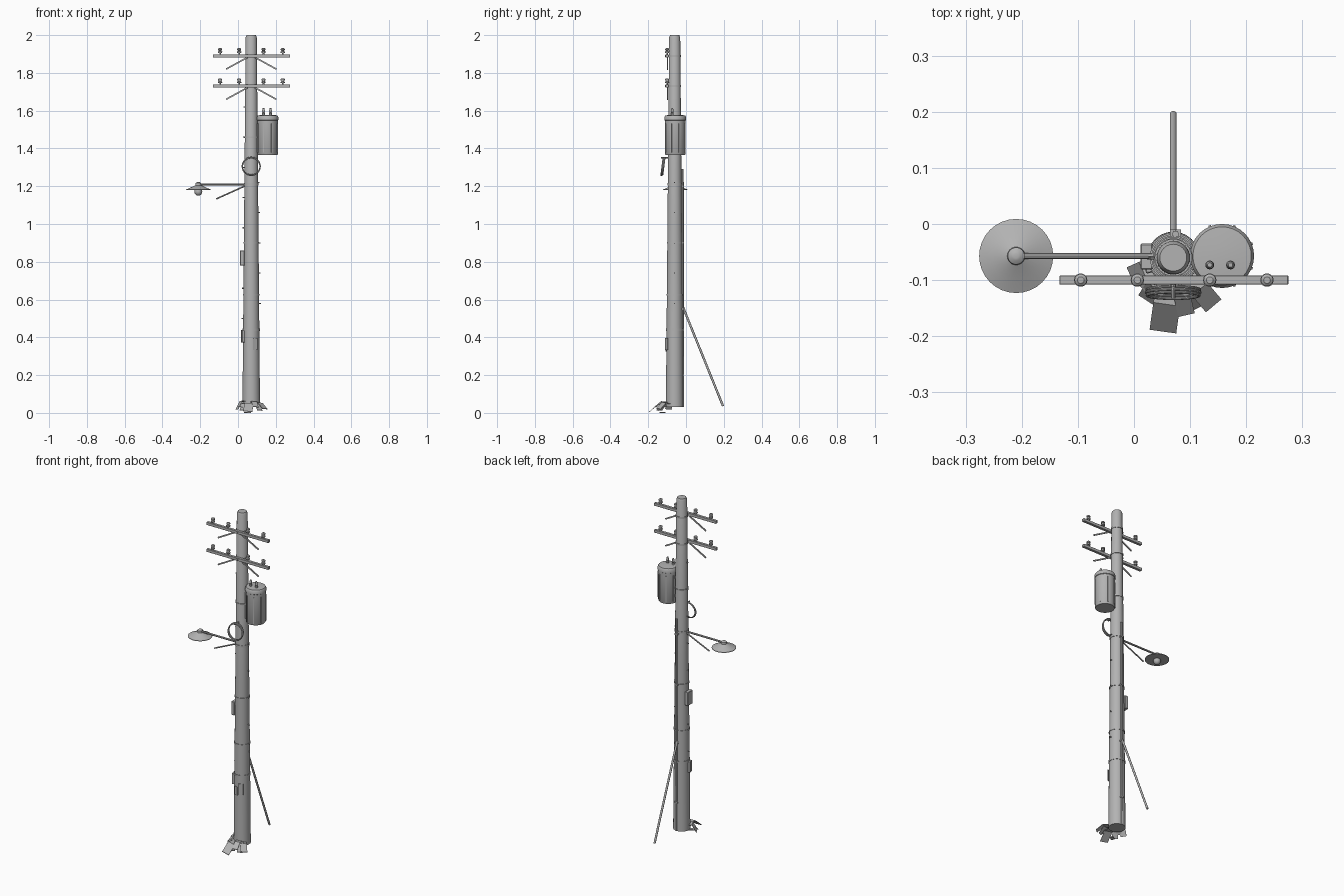
import bpy, bmesh, math, random
from mathutils import Vector, Matrix

if "Cube" in bpy.data.objects:
    bpy.data.objects.remove(bpy.data.objects["Cube"])

random.seed(4)
grey = bpy.data.materials.new("plain_grey")
grey.diffuse_color = (0.45, 0.45, 0.45, 1)
grey.use_nodes = True
grey.node_tree.nodes["Principled BSDF"].inputs["Base Color"].default_value = grey.diffuse_color
CX, CY = 0.07, -0.06


def finish(name, bm, smooth=True):
    bmesh.ops.recalc_face_normals(bm, faces=bm.faces)
    me = bpy.data.meshes.new(name)
    bm.to_mesh(me)
    bm.free()
    me.materials.append(grey)
    ob = bpy.data.objects.new(name, me)
    bpy.context.collection.objects.link(ob)
    if smooth:
        bpy.ops.object.select_all(action='DESELECT')
        ob.select_set(True)
        bpy.context.view_layer.objects.active = ob
        bpy.ops.object.shade_smooth_by_angle(angle=math.radians(35))
    return ob


def lathe(name, profile, x, y, n=24):
    """Spin (radius, z) points around a vertical axis, closing both ends."""
    bm = bmesh.new()
    rings = [[bm.verts.new((x + r * math.cos(2 * math.pi * i / n),
                            y + r * math.sin(2 * math.pi * i / n), z)) for i in range(n)]
             for r, z in profile]
    for a, b in zip(rings, rings[1:]):
        for i in range(n):
            j = (i + 1) % n
            bm.faces.new((a[i], a[j], b[j], b[i]))
    bm.faces.new(rings[0])
    bm.faces.new(rings[-1])
    return finish(name, bm)


def rod(name, a, b, r, n=10):
    a, b = Vector(a), Vector(b)
    bm = bmesh.new()
    m = Matrix.Translation((a + b) / 2) @ (b - a).to_track_quat('Z', 'Y').to_matrix().to_4x4()
    bmesh.ops.create_cone(bm, cap_ends=True, segments=n, radius1=r, radius2=r,
                          depth=(b - a).length, matrix=m)
    return finish(name, bm)


def box(name, c, size, rot=0.0, bevel=0.0, tilt=None):
    bm = bmesh.new()
    m = Matrix.Translation(c) @ (tilt or Matrix.Rotation(rot, 4, 'Z')) @ Matrix.Diagonal((*size, 1))
    bmesh.ops.create_cube(bm, size=1, matrix=m)
    if bevel:
        bmesh.ops.bevel(bm, geom=bm.edges[:], offset=bevel, segments=1, affect='EDGES')
    return finish(name, bm, False)


def torus(name, m, R, r, n=32, k=8):
    bm = bmesh.new()
    g = [[bm.verts.new(m @ Vector(((R + r * math.cos(2 * math.pi * j / k)) * math.cos(2 * math.pi * i / n),
                                   (R + r * math.cos(2 * math.pi * j / k)) * math.sin(2 * math.pi * i / n),
                                   r * math.sin(2 * math.pi * j / k)))) for j in range(k)] for i in range(n)]
    for i in range(n):
        for j in range(k):
            bm.faces.new((g[i][j], g[(i + 1) % n][j], g[(i + 1) % n][(j + 1) % k], g[i][(j + 1) % k]))
    return finish(name, bm)


def pole_r(z):
    return 0.0465 - 0.0172 * (z - 0.03) / 1.97


# Tapered pole with chamfered top
lathe("pole", [(pole_r(0.03), 0.03), (pole_r(1.0), 1.0), (pole_r(1.99), 1.988), (0.024, 2.0)], CX, CY)

# Metal straps around the pole
for z, h in ((1.89, .01), (1.73, .01), (1.46, .008), (1.21, .012), (0.9, .008), (0.625, .008), (0.44, .012)):
    r = pole_r(z) + 0.003
    lathe("strap", [(r - .004, z - h / 2), (r, z - h / 2), (r, z + h / 2), (r - .004, z + h / 2)], CX, CY)

# Crossarms with insulators and braces
for z in (1.89, 1.73):
    box("crossarm", (0.071, -0.1, z), (0.408, 0.016, 0.017), bevel=0.001)
    rod("crossarm_bolt", (CX, -0.112, z), (CX, -0.08, z), 0.005)
    for x in (-0.095, 0.006, 0.135, 0.237):
        lathe("insulator", [(.004, z + .005), (.004, z + .016), (.011, z + .016), (.012, z + .022), (.007, z + .025),
                            (.007, z + .029), (.011, z + .031), (.011, z + .037), (.006, z + .041)], x, -0.1, 14)
    for s in (-1, 1):
        a, b = Vector((CX + s * 0.02, -0.094, z - 0.008)), Vector((CX + s * 0.133, -0.1, z - 0.07))
        box("crossarm_brace", (a + b) / 2, ((b - a).length, 0.005, 0.008),
            tilt=Matrix.Rotation(math.atan2(0.062, 0.113) * s, 4, 'Y'))

# Transformer can, ribs, bushings and mount
TX, TY = 0.157, -0.057
lathe("transformer", [(.051, 1.365), (.054, 1.37), (.054, 1.548), (.057, 1.55), (.057, 1.566),
                      (.052, 1.575), (.02, 1.578)], TX, TY, 32)
for i in range(8):
    a = math.radians(22.5 + 45 * i)
    box("transformer_rib", (TX + .055 * math.cos(a), TY + .055 * math.sin(a), 1.455), (.008, .005, .155), a)
for x in (0.135, 0.172):
    lathe("bushing", [(.007, 1.57), (.008, 1.585), (.006, 1.588), (.008, 1.593), (.006, 1.598),
                      (.007, 1.603), (.004, 1.613)], x, -0.073, 12)
for z in (1.41, 1.52):
    box("transformer_mount", (0.107, -0.058, z), (0.03, 0.03, 0.014))

# Street lamp: arm, brace, shade and bulb
LX, LY = -0.21, -0.057
rod("lamp_arm", (LX, LY, 1.21), (0.06, LY, 1.21), 0.0055)
rod("lamp_brace", (-0.115, LY, 1.133), (0.045, LY, 1.205), 0.004)
lathe("lamp_shade", [(.062, 1.179), (.066, 1.179), (.066, 1.182), (.045, 1.191), (.024, 1.201), (.016, 1.205),
                     (.015, 1.216), (.008, 1.221), (.004, 1.222), (.004, 1.2), (.02, 1.198)][:9], LX, LY, 32)
lathe("lamp_bulb", [(.018, 1.182), (.021, 1.172), (.019, 1.162), (.012, 1.153), (.004, 1.15)], LX, LY, 16)

# Hanging wire coil on the front
tilt = Matrix.Rotation(math.radians(90 - 7), 4, 'X')
for d, R in ((0, .048), (.005, .047), (-.005, .0465)):
    torus("wire_coil", Matrix.Translation((CX, -0.122 + d, 1.305 + d * .4)) @ tilt, R, 0.0028)
rod("coil_hook", (CX, -0.09, 1.352), (CX, -0.133, 1.352), 0.004)

# Conduit at the back and leaning guy rod
rod("conduit", (CX + .004, -0.016, 0.03), (CX + .004, -0.018, 1.29), 0.006)
for z in (0.2, 0.55, 0.9, 1.2):
    box("conduit_clip", (CX + .004, -0.0165, z), (0.02, 0.014, 0.008))
rod("guy_rod", (CX, -0.018, 0.565), (CX, 0.196, 0.036), 0.006, 12)

# Climbing pegs, alternating sides
for i in range(15):
    z = 0.5 + i * 0.08
    s = 1 if i % 2 else -1
    r = pole_r(z)
    rod("climbing_peg", (CX + s * (r - .01), CY, z), (CX + s * (r + .009), CY, z), 0.003, 8)

# Boxes and notices fixed to the lower pole
box("meter_box", (0.0225, -0.058, 0.82), (0.022, 0.046, 0.08), bevel=0.002)
box("junction_box", (0.027, -0.072, 0.405), (0.018, 0.03, 0.065), 0.25, 0.002)
box("notice_plate", (0.091, -0.103, 0.365), (0.026, 0.004, 0.065), 0.45)
box("notice_plate", (0.06, -0.105, 0.35), (0.02, 0.003, 0.05), -0.2)

# Splayed bent sheets at the foot: angle, length, width, end height
for ang, length, w, ze in ((262, .133, .048, .006), (310, .112, .036, .02), (237, .09, .032, .012),
                           (204, .083, .036, .018), (283, .105, .03, .03), (297, .1, .03, .012),
                           (222, .078, .03, .03)):
    a = math.radians(ang)
    d, t = Vector((math.cos(a), math.sin(a), 0)), Vector((-math.sin(a), math.cos(a), 0))
    top = 0.05 + random.uniform(-.006, .012)
    roll = random.uniform(-.15, .15)
    bm = bmesh.new()
    rows = []
    for f, z in ((.035, top - .004), (.035 + (length - .035) * .5, top), (length, ze)):
        rows.append([bm.verts.new(Vector((CX, CY, max(z + s * w * roll * .5, 0))) + d * f
                                  + t * s * w * .5) for s in (-1, 1)])
    faces = [bm.faces.new((p[0], p[1], q[1], q[0])) for p, q in zip(rows, rows[1:])]
    ext = bmesh.ops.extrude_face_region(bm, geom=faces)
    for v in ext["geom"]:
        if isinstance(v, bmesh.types.BMVert):
            v.co.z += 0.003
    finish("foot_sheet", bm, False)
box("foot_fragment", (0.05, -0.125, 0.0025), (0.03, 0.02, 0.005), 0.5)
